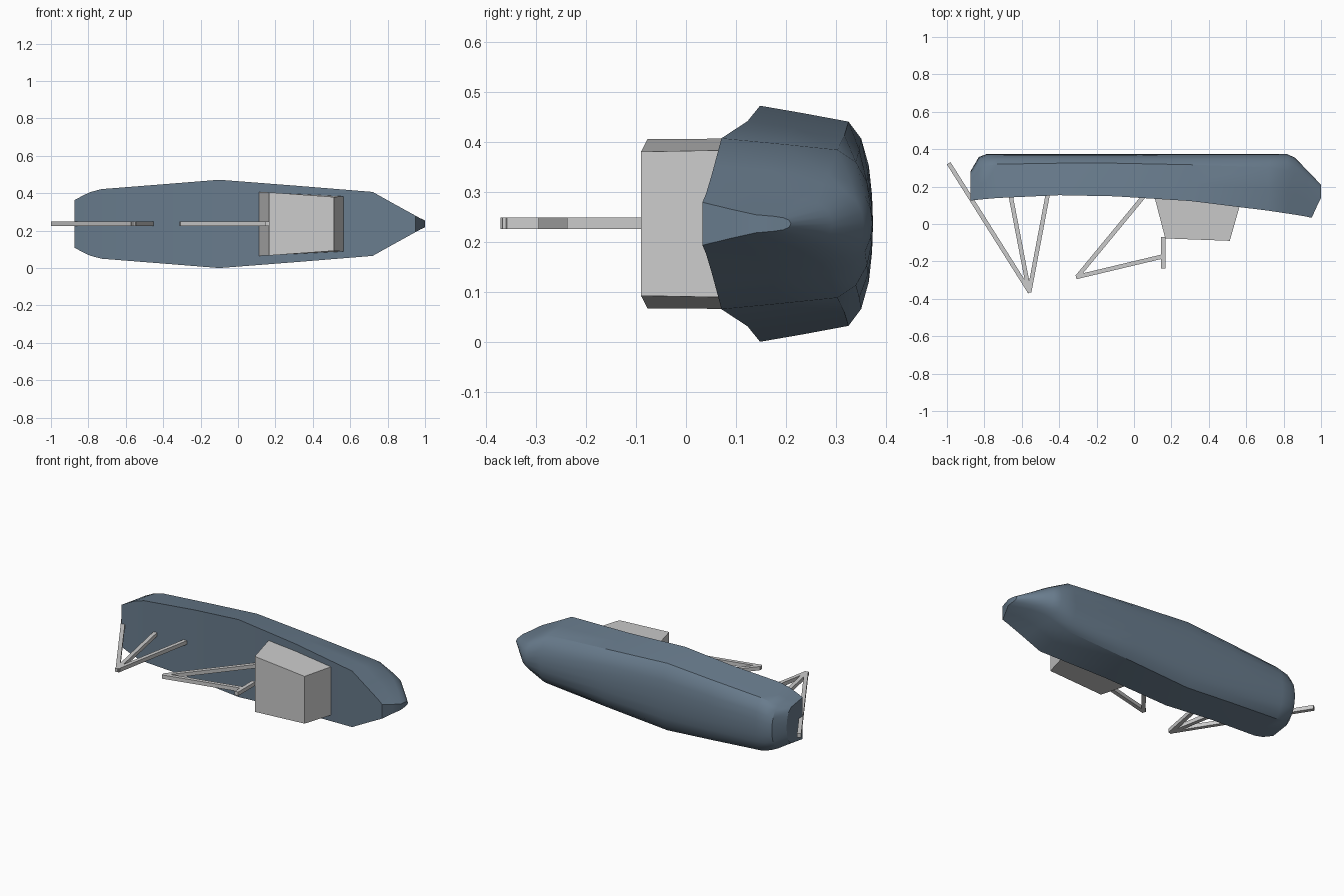
import bpy, bmesh, math
from mathutils import Vector

if "Cube" in bpy.data.objects:
    bpy.data.objects.remove(bpy.data.objects["Cube"])

ZC = 0.236  # centreline height; the boat lies on its side, deck facing -y


def make_object(name, bm, mat=None):
    bmesh.ops.recalc_face_normals(bm, faces=bm.faces)
    me = bpy.data.meshes.new(name)
    bm.to_mesh(me)
    bm.free()
    ob = bpy.data.objects.new(name, me)
    bpy.context.collection.objects.link(ob)
    if mat:
        me.materials.append(mat)
    return ob


def section(x, w, deck, chine, keel):
    """Half section from the deck edge round the bilge to the keel: (x, y, half width)."""
    d = keel - chine
    return [(x, deck, w), (x, (deck + chine) / 2, w * 0.935), (x, chine, w * 0.865),
            (x, chine + d * 0.52, w * 0.72), (x, chine + d * 0.83, w * 0.49),
            (x, chine + d * 0.96, w * 0.24), (x, keel, 0)]


# Hull: lofted stations from stern to bow
stations = [section(*s) for s in (
    (-0.875, 0.127, 0.125, 0.235, 0.28),
    (-0.83, 0.151, 0.130, 0.295, 0.358),
    (-0.79, 0.170, 0.134, 0.312, 0.373),
    (-0.73, 0.186, 0.139, 0.320, 0.374),
    (-0.40, 0.212, 0.154, 0.325, 0.374),
    (-0.10, 0.236, 0.148, 0.325, 0.374),
    (0.30, 0.205, 0.123, 0.317, 0.374),
    (0.72, 0.171, 0.071, 0.303, 0.374),
    (0.82, 0.115, 0.056, 0.285, 0.373),
    (0.86, 0.093, 0.050, 0.270, 0.355),
    (0.92, 0.060, 0.040, 0.225, 0.293))]
stations.append([(0.95, 0.033, 0.043), (0.976, 0.09, 0.029), (1.0, 0.14, 0.018),
                 (1.0, 0.175, 0.015), (1.0, 0.195, 0.012), (1.0, 0.206, 0.007), (1.0, 0.21, 0)])
bm = bmesh.new()
rings = []
for half in stations:
    pts = [(x, y, ZC + w) for x, y, w in half]
    pts += [(x, y, ZC - w) for x, y, w in reversed(half[:-1])]
    rings.append([bm.verts.new(p) for p in pts])
n = len(rings[0])
for a, b in zip(rings, rings[1:]):
    for i in range(n):
        j = (i + 1) % n
        bm.faces.new((a[i], a[j], b[j], b[i]))
for r in (rings[0], rings[-1]):  # transom and stem
    for i in range(n // 2 - 1):
        bm.faces.new((r[i], r[i + 1], r[n - 2 - i], r[n - 1 - i]))
    m = n // 2
    bm.faces.new((r[m - 1], r[m], r[m + 1]))
paint = bpy.data.materials.new("hull_paint")
paint.diffuse_color = (0.14, 0.20, 0.265, 1)
paint.use_nodes = True
paint.node_tree.nodes["Principled BSDF"].inputs["Base Color"].default_value = paint.diffuse_color
hull = make_object("hull", bm, paint)
bpy.context.view_layer.objects.active = hull
hull.select_set(True)
bpy.ops.object.shade_smooth_by_angle(angle=math.radians(30))
hull.select_set(False)

# Deckhouse: tapered block
bm = bmesh.new()
corners = [(0.103, 0.17, 0.171), (0.575, 0.13, 0.148), (0.512, -0.09, 0.144), (0.167, -0.077, 0.169)]
up, lo = ([bm.verts.new((x, y, ZC + s * w)) for x, y, w in corners] for s in (1, -1))
bm.faces.new(up)
bm.faces.new(lo)
for i in range(4):
    j = (i + 1) % 4
    bm.faces.new((up[i], up[j], lo[j], lo[i]))
make_object("deckhouse", bm)


# Struts: square bars between two points in the centre plane
def strut(name, a, b, t=0.023):
    a, b = Vector((*a, ZC + 0.001)), Vector((*b, ZC + 0.001))
    d = b - a
    bm = bmesh.new()
    bmesh.ops.create_cube(bm, size=1)
    bmesh.ops.scale(bm, vec=(d.length, t, t), verts=bm.verts)
    ob = make_object(name, bm)
    ob.location = (a + b) / 2
    ob.rotation_euler.z = math.atan2(d.y, d.x)


strut("stern_boom", (-0.991, 0.325), (-0.556, -0.365))
strut("stern_mast_leg_aft", (-0.663, 0.17), (-0.56, -0.365))
strut("stern_mast_leg_fore", (-0.459, 0.17), (-0.56, -0.365))
strut("crane_leg", (0.07, 0.17), (-0.304, -0.283))
strut("crane_arm", (-0.31, -0.284), (0.16, -0.172))
strut("deckhouse_mast", (0.156, -0.07), (0.156, -0.238))
